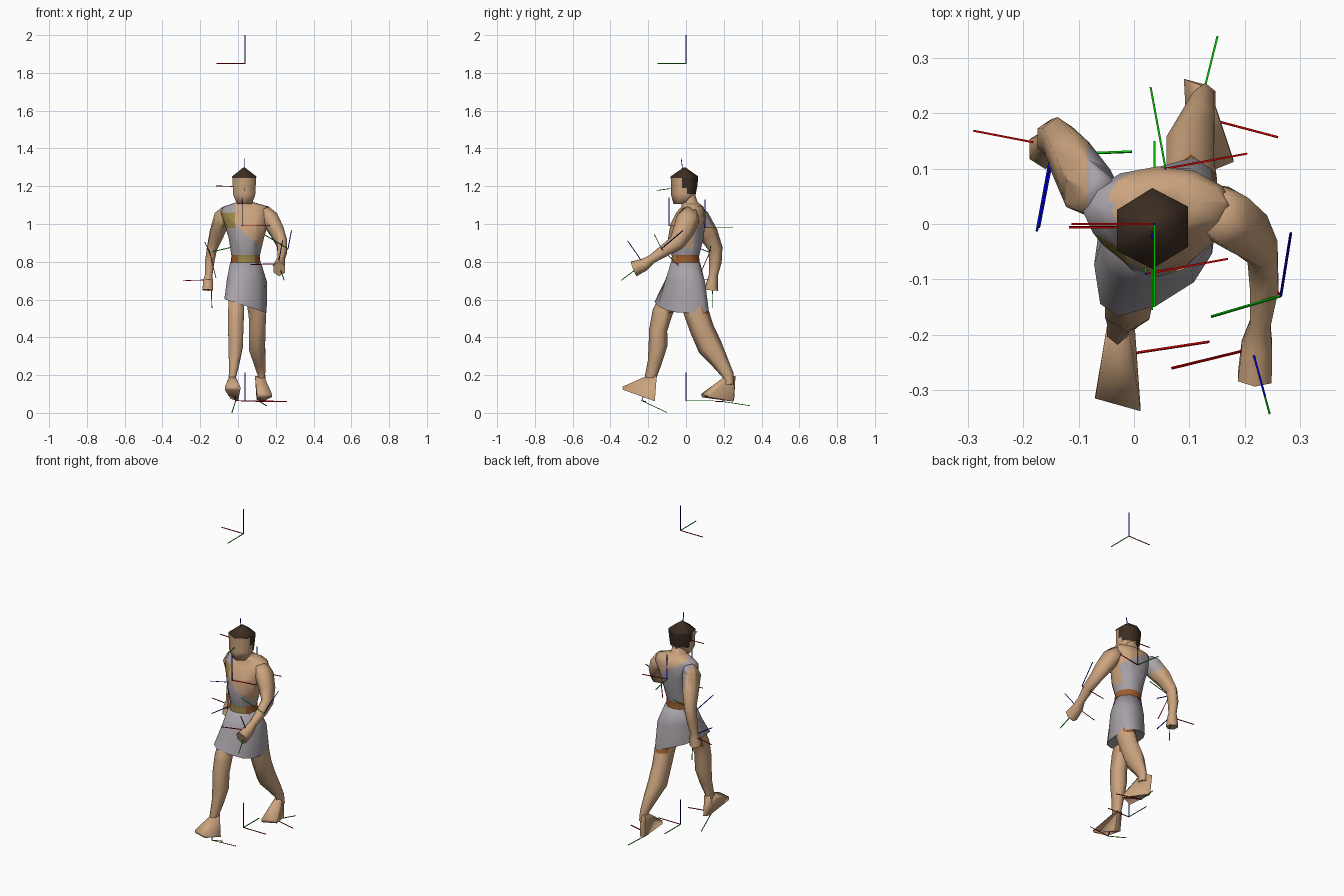
import bpy, bmesh, math
from mathutils import Vector as V

COLOURS = {"skin": (0.60, 0.37, 0.21), "cloth_grey": (0.39, 0.36, 0.39),
           "hair_brown": (0.045, 0.026, 0.016), "gold": (0.33, 0.24, 0.07),
           "leather": (0.34, 0.11, 0.025), "axis_red": (0.55, 0.0, 0.0),
           "axis_green": (0.0, 0.55, 0.0), "axis_blue": (0.0, 0.0, 0.55)}
NAMES = list(COLOURS)
MATS = []
for key, col in COLOURS.items():
    m = bpy.data.materials.new(key)
    m.diffuse_color = (*col, 1)
    MATS.append(m)


def finish(name, bm, base, rule=None, cuts=(), smooth=True):
    """Cut the mesh along planes, colour its faces by rule and link it."""
    for co, no in cuts:
        bmesh.ops.bisect_plane(bm, geom=bm.verts[:] + bm.edges[:] + bm.faces[:],
                               plane_co=co, plane_no=no, dist=1e-5)
    bmesh.ops.recalc_face_normals(bm, faces=bm.faces[:])
    for f in bm.faces:
        f.normal_update()
        pick = rule(f.calc_center_median(), f.normal) if rule else None
        f.material_index = NAMES.index(pick or base)
    me = bpy.data.meshes.new(name)
    bm.to_mesh(me)
    bm.free()
    for m in MATS:
        me.materials.append(m)
    ob = bpy.data.objects.new(name, me)
    bpy.context.collection.objects.link(ob)
    if smooth:
        bpy.ops.object.select_all(action='DESELECT')
        ob.select_set(True)
        bpy.context.view_layer.objects.active = ob
        bpy.ops.object.shade_smooth_by_angle(angle=math.radians(80))
    return ob


def loft(rings):
    """Skin a tube through rings of points and cap both ends."""
    bm = bmesh.new()
    loops = [[bm.verts.new(p) for p in r] for r in rings]
    n = len(loops[0])
    for a, b in zip(loops, loops[1:]):
        for i in range(n):
            bm.faces.new((a[i], a[(i + 1) % n], b[(i + 1) % n], b[i]))
    bm.faces.new(loops[0])
    bm.faces.new(loops[-1])
    return bm


def flat_ring(cx, cy, z, rx, ry, n, shear=0.0, slope=0.0, power=1.0):
    """Level oval, vertex to the front; shear turns it, slope tips it, power squares it."""
    pts = []
    for i in range(n):
        t = math.tau * i / n - math.pi / 2
        c, s = [math.copysign(abs(q) ** power, q) for q in (math.cos(t), math.sin(t))]
        pts.append(V((cx + rx * c, cy + ry * s + shear * rx * c, z + slope * rx * c)))
    return pts


def limb(name, stations, rule=None, cuts=(), n=6):
    """Tube along a path of (x, y, z, half width, half depth)."""
    ps = [V(s[:3]) for s in stations]
    rings = []
    for i, s in enumerate(stations):
        t = (ps[min(i + 1, len(ps) - 1)] - ps[max(i - 1, 0)]).normalized()
        u = V((1, 0, 0))
        u = (u - t * u.dot(t)).normalized()
        w = t.cross(u)
        rings.append([ps[i] + u * s[3] * 1.1 * math.cos(math.tau * k / n + math.pi / 6)
                      + w * s[4] * math.sin(math.tau * k / n + math.pi / 6) for k in range(n)])
    return finish(name, loft(rings), "skin", rule, cuts)


def foot(name, pts):
    bm = bmesh.new()
    vs = [bm.verts.new(p) for p in pts]
    bmesh.ops.convex_hull(bm, input=vs)
    finish(name, bm, "skin")


# Torso with draped cloth over one shoulder, shoulder patch and belt
def drape(c, n):
    if c.z < 0.835:
        if c.z < 0.79:
            return "cloth_grey"
        return "gold" if c.y < 0 and 0.0 < c.x < 0.09 else "leather"
    if c.z > 1.105:
        return "skin"
    if c.y > 0.04:
        return "cloth_grey" if (c.x - 0.03) + 1.5 * (c.z - 1.05) < 0 else "skin"
    if c.x < -0.015 and 0.98 < c.z < 1.06:
        return "gold"
    slant = (c.x + 0.015) + 1.08 * (c.z - 1.0)
    return "cloth_grey" if c.x < -0.015 or slant < 0 else "skin"


DRAPE_CUTS = [((0, 0, z), (0, 0, 1)) for z in (0.79, 0.835, 0.98, 1.06, 1.105)]
DRAPE_CUTS += [((x, 0, 0), (1, 0, 0)) for x in (-0.015, 0.0, 0.09)]
DRAPE_CUTS += [((0, 0.04, 0), (0, 1, 0)), ((-0.015, 0, 1.0), (1, 0, 1.08)),
               ((0.03, 0, 1.05), (1, 0, 1.5))]
torso = [(0.040, -0.003, 0.77, 0.082, 0.078), (0.040, -0.003, 0.83, 0.075, 0.072),
         (0.044, -0.002, 0.92, 0.092, 0.094), (0.044, 0.010, 1.00, 0.115, 0.092),
         (0.043, 0.026, 1.06, 0.135, 0.078), (0.043, 0.034, 1.092, 0.122, 0.058),
         (0.036, 0.018, 1.115, 0.045, 0.044), (0.034, 0.004, 1.17, 0.036, 0.040)]
finish("torso", loft([flat_ring(*r, 12, 0.03) for r in torso]), "cloth_grey", drape, DRAPE_CUTS)

# Skirt with a slanting hem
skirt = [(0.040, -0.003, 0.795, 0.082, 0.078, 12, 0.1, 0.0),
         (0.047, -0.005, 0.70, 0.106, 0.104, 12, 0.25, -0.05, 0.9),
         (0.040, -0.023, 0.566, 0.112, 0.125, 12, 0.45, -0.33, 0.72),
         (0.040, -0.023, 0.568, 0.104, 0.117, 12, 0.45, -0.33, 0.72)]
finish("skirt", loft([flat_ring(*r) for r in skirt]), "cloth_grey")

# Head with short hair
head = [(0.034, -0.028, 1.105, 0.043, 0.038), (0.033, -0.014, 1.15, 0.067, 0.064),
        (0.033, -0.010, 1.20, 0.070, 0.070), (0.033, -0.008, 1.252, 0.074, 0.073),
        (0.032, -0.008, 1.30, 0.004, 0.004)]


def hair(c, n):
    if c.z > 1.243 or (c.y > -0.02 and c.z > 1.19) or (c.y > 0.005 and c.z > 1.16):
        return "hair_brown"


finish("head", loft([flat_ring(*r, 6, 0.05) for r in head]), "skin", hair,
       [((0, 0, z), (0, 0, 1)) for z in (1.16, 1.19, 1.243)]
       + [((0, y, 0), (0, 1, 0)) for y in (-0.02, 0.005)])

# Arms
limb("right_arm", [(-0.055, 0.045, 1.065, 0.032, 0.045), (-0.083, 0.065, 1.03, 0.045, 0.060),
                   (-0.115, 0.120, 0.945, 0.037, 0.052), (-0.138, 0.156, 0.87, 0.028, 0.038),
                   (-0.150, 0.155, 0.80, 0.026, 0.034), (-0.155, 0.145, 0.73, 0.020, 0.024),
                   (-0.158, 0.140, 0.70, 0.027, 0.029), (-0.160, 0.135, 0.65, 0.030, 0.036)],
     lambda c, n: drape(c, n) if c.x > -0.085 and c.z > 0.98 else None,
     [((-0.085, 0, 0), (1, 0, 0)), ((0, 0, 0.98), (0, 0, 1)), ((0, 0, 1.06), (0, 0, 1)),
      ((0, 0.04, 0), (0, 1, 0))])
limb("left_arm", [(0.138, 0.025, 1.065, 0.034, 0.048), (0.170, 0.010, 1.025, 0.045, 0.062),
                  (0.207, -0.016, 0.96, 0.038, 0.056), (0.232, -0.050, 0.90, 0.029, 0.043),
                  (0.235, -0.110, 0.862, 0.027, 0.033), (0.228, -0.180, 0.815, 0.019, 0.024),
                  (0.222, -0.220, 0.785, 0.029, 0.033), (0.218, -0.278, 0.762, 0.032, 0.042)])

# Legs, with leather trim behind the thighs under the hem
def trim(c, n):
    return "leather" if c.z > 0.525 and n.y > 0.2 else None


TRIM_CUT = [((0, 0, 0.525), (0, 0, 1))]
limb("right_leg", [(0.000, -0.045, 0.67, 0.040, 0.050), (-0.010, -0.098, 0.59, 0.043, 0.050),
                   (-0.010, -0.125, 0.53, 0.044, 0.054), (-0.012, -0.147, 0.44, 0.042, 0.048),
                   (-0.012, -0.148, 0.36, 0.041, 0.050), (-0.020, -0.165, 0.27, 0.030, 0.038),
                   (-0.030, -0.187, 0.19, 0.020, 0.031), (-0.028, -0.190, 0.14, 0.020, 0.030)],
     trim, TRIM_CUT)
limb("left_leg", [(0.080, 0.010, 0.65, 0.045, 0.060), (0.103, 0.055, 0.53, 0.049, 0.066),
                  (0.102, 0.086, 0.44, 0.045, 0.064), (0.101, 0.127, 0.35, 0.045, 0.066),
                  (0.115, 0.180, 0.27, 0.032, 0.046), (0.125, 0.222, 0.20, 0.020, 0.032),
                  (0.128, 0.225, 0.15, 0.020, 0.030)], trim, TRIM_CUT)

# Wedge-shaped feet
foot("right_foot", [(-0.044, -0.22, 0.19), (-0.014, -0.22, 0.19), (-0.044, -0.155, 0.195),
                    (-0.014, -0.155, 0.195), (-0.04, -0.165, 0.075), (0.0, -0.165, 0.062),
                    (-0.07, -0.315, 0.14), (0.012, -0.338, 0.138), (-0.07, -0.31, 0.122),
                    (0.012, -0.333, 0.122)])
foot("left_foot", [(0.110, 0.195, 0.185), (0.142, 0.195, 0.185), (0.090, 0.262, 0.195),
                   (0.135, 0.245, 0.195), (0.098, 0.255, 0.07), (0.135, 0.250, 0.06),
                   (0.10, 0.08, 0.10), (0.18, 0.112, 0.10), (0.10, 0.085, 0.082),
                   (0.18, 0.115, 0.085)])


# Thin joint axes: origin, direction of two known axes, third from their cross product
def axes(name, o, x=None, y=None, z=None, size=0.15):
    o = V(o)
    x, y, z = [V(d).normalized() if d else None for d in (x, y, z)]
    x = x or y.cross(z)
    y = y or z.cross(x)
    z = z or x.cross(y)
    frame = (x.normalized(), y.normalized(), z.normalized())
    for i, label in enumerate(("red", "green", "blue")):
        d, u, w = frame[i], frame[(i + 1) % 3] * 0.0018, frame[(i + 2) % 3] * 0.0018
        rings = [[o + d * l + p for p in (u + w, w - u, -u - w, u - w)] for l in (0, size)]
        finish(name + "_" + label, loft(rings), "axis_" + label, smooth=False)


axes("top_axes", (0.037, 0, 1.85), x=(-1, 0, 0), y=(0, -1, 0))
axes("ground_axes", (0.037, 0, 0.065), x=(1, 0, 0), y=(0, 1, 0))
axes("head_axes", (0.033, -0.006, 1.197), x=(-1, 0, 0.03), z=(0, -0.13, 1))
axes("back_axes", (0.057, 0.10, 0.98), x=(0.98, 0.18, 0), z=(0, 0, 1))
axes("chest_axes", (0.022, -0.09, 0.99), x=(0.98, 0.18, 0), z=(0, 0, 1))
axes("left_hand_axes", (0.213, -0.225, 0.79), x=(-0.143, -0.035, -0.005), z=(0.022, -0.08, 0.115))
axes("left_elbow_axes", (0.265, -0.13, 0.87), y=(-0.128, -0.038, 0.075), z=(0.018, 0.113, 0.095))
axes("right_hand_axes", (-0.143, 0.140, 0.705), x=(-0.145, 0.028, -0.005), z=(-0.028, -0.145, 0))
axes("right_elbow_axes", (-0.150, 0.125, 0.85), y=(0.13, 0.005, 0.03), z=(-0.024, -0.13, 0.05))
axes("right_foot_axes", (-0.012, -0.235, 0.065), x=(0.145, 0.022, -0.005), y=(-0.02, 0.135, -0.063))
axes("left_foot_axes", (0.115, 0.195, 0.06), x=(0.14, -0.037, 0), y=(0.036, 0.145, -0.022))
